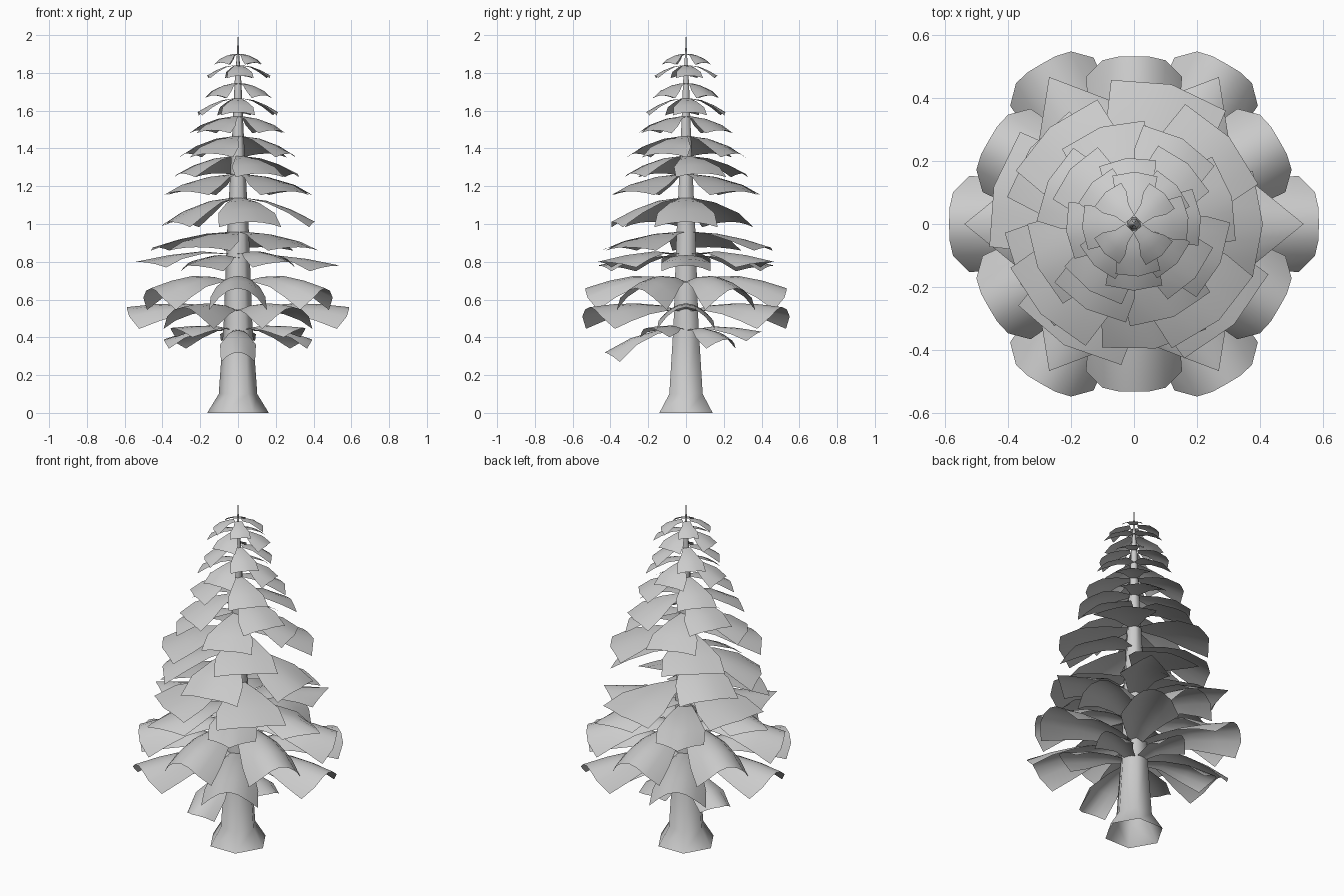
import bpy, bmesh, math, random
from mathutils import Vector, Matrix

random.seed(4)
cube = bpy.data.objects.get("Cube")
if cube:
    bpy.data.objects.remove(cube, do_unlink=True)

grey = bpy.data.materials.new("light_grey")
grey.use_nodes = True
grey.diffuse_color = (0.6, 0.6, 0.6, 1)
grey.node_tree.nodes["Principled BSDF"].inputs["Base Color"].default_value = (0.6, 0.6, 0.6, 1)


def finish(bm, name):
    bmesh.ops.recalc_face_normals(bm, faces=bm.faces)
    mesh = bpy.data.meshes.new(name)
    bm.to_mesh(mesh)
    bm.free()
    mesh.materials.append(grey)
    obj = bpy.data.objects.new(name, mesh)
    bpy.context.collection.objects.link(obj)
    bpy.ops.object.select_all(action='DESELECT')
    obj.select_set(True)
    bpy.context.view_layer.objects.active = obj
    bpy.ops.object.shade_smooth_by_angle(angle=math.radians(62))


def skin(bm, rows, closed=False):
    for a, b in zip(rows, rows[1:]):
        n = len(a)
        for i in range(n if closed else n - 1):
            j = (i + 1) % n
            bm.faces.new((a[i], a[j], b[j], b[i]))


ACROSS = (-1, -0.66, -0.33, 0, 0.33, 0.66, 1)


def add_branch(bm, azimuth, length, z, widths, heights, arch, pull, power):
    """Arched sheet: half widths and ridge heights run from root to tip."""
    turn = Matrix.Rotation(math.radians(azimuth), 3, 'Z')
    rows = []
    for k, (w, h) in enumerate(zip(widths, heights)):
        t = k / (len(widths) - 1)
        row = []
        for s in ACROSS:
            p = Vector((0.02 + (length - 0.02) * t - pull * t ** 2 * abs(s) ** power,
                        w * s, z + h - arch * t * s * s))
            row.append(bm.verts.new(turn @ p))
        rows.append(row)
    skin(bm, rows)


# Trunk with flared foot and thin leader, open at both ends
bm = bmesh.new()
rings = []
for z, r in ((0, 0.163), (0.1, 0.102), (0.47, 0.076), (0.95, 0.058),
             (1.4, 0.034), (1.75, 0.018), (1.9, 0.006), (1.99, 0.002)):
    rings.append([bm.verts.new((r * math.cos(i * math.pi / 3), r * math.sin(i * math.pi / 3), z))
                  for i in range(6)])
skin(bm, rings, True)
finish(bm, "trunk")

# Lowest small pointed branches
bm = bmesh.new()
for az, length, drop in ((-90, 0.43, 0.12), (30, 0.45, 0.05), (150, 0.45, 0.05),
                         (-30, 0.41, -0.01), (-150, 0.41, -0.01), (90, 0.4, 0.01)):
    add_branch(bm, az, length, 0.44, (0.02, 0.05, 0.095, 0.09),
               (0, 0.02 - drop * 0.2, 0.015 - drop * 0.5, -drop), 0.05, 0.08, 1.5)
finish(bm, "lowest_branches")

# Two broad tiers of blunt arched branches
for name, z, length, offset, ridge in (
        ("broad_branches_lower", 0.54, 0.588, 0, (0, 0.03, 0.04, 0.035, 0.02)),
        ("broad_branches_upper", 0.69, 0.533, 30, (0, 0.03, 0.035, 0.01, -0.03))):
    bm = bmesh.new()
    for i in range(6):
        add_branch(bm, offset + 60 * i, length, z, (0.03, 0.075, 0.115, 0.145, 0.153),
                   ridge, 0.115, 0.065, 4)
    finish(bm, name)

# Middle tier of pointed branches
bm = bmesh.new()
for i in range(6):
    add_branch(bm, 60 * i, 0.54, 0.82 + 0.02 * (i % 2), (0.03, 0.08, 0.13, 0.13),
               (0, 0.015, -0.005, -0.04), 0.03, 0.16, 1)
finish(bm, "pointed_branches")


def quarter(offset):
    return [offset + 90 * i + random.uniform(-5, 5) for i in range(4)]


# Upper tiers of fan-shaped branches: root height, drop, length, azimuths
tiers = ((0.96, 0.09, 0.45, (165, 75, -45, -120)),
         (1.14, 0.14, 0.40, (0, -80, 144, -152)),
         (1.265, 0.1, 0.41, quarter(45)),
         (1.36, 0.1, 0.33, quarter(20)),
         (1.465, 0.1, 0.31, quarter(-27)),
         (1.57, 0.08, 0.26, quarter(-38)),
         (1.665, 0.08, 0.215, quarter(3)),
         (1.745, 0.07, 0.185, quarter(44)),
         (1.84, 0.06, 0.17, quarter(3)),
         (1.9, 0.05, 0.135, quarter(45)))
for n, (z, drop, length, azimuths) in enumerate(tiers):
    bm = bmesh.new()
    wide = length * 0.42
    for az in azimuths:
        add_branch(bm, az, length * random.uniform(0.97, 1.03), z,
                   (0.02, wide * 0.5, wide * 0.9, wide),
                   (0, -drop * 0.12, -drop * 0.45, -drop * 0.92),
                   drop * 0.2, length * 0.08, 1)
    finish(bm, f"fan_branches_{n + 1}")
